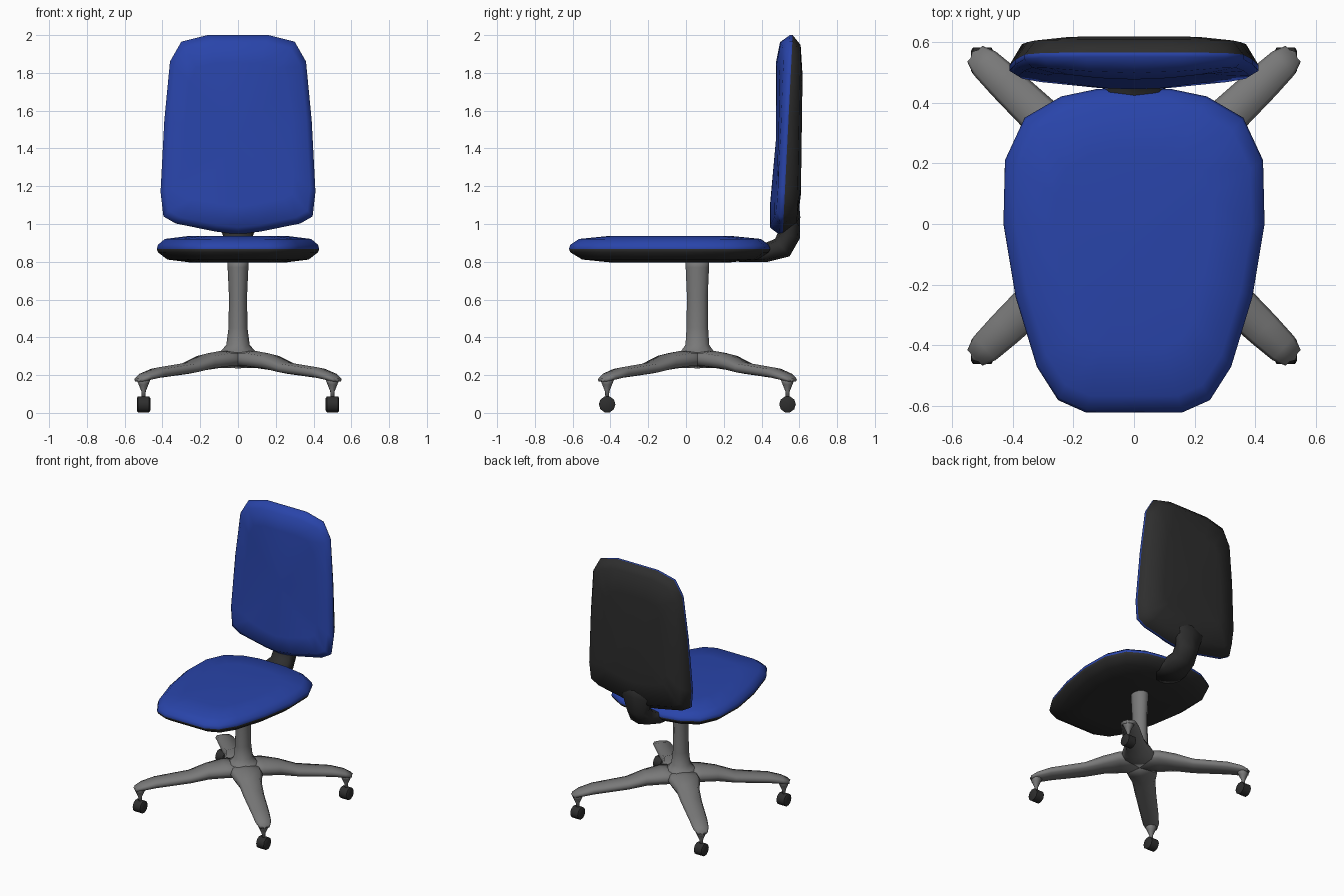
import bpy, bmesh, math
from mathutils import Vector

if "Cube" in bpy.data.objects:
    bpy.data.objects.remove(bpy.data.objects["Cube"])


def material(name, rgb):
    m = bpy.data.materials.new(name)
    m.diffuse_color = (*rgb, 1)
    m.use_nodes = True
    m.node_tree.nodes["Principled BSDF"].inputs["Base Color"].default_value = m.diffuse_color
    return m


BLUE = material("blue fabric", (0.022, 0.058, 0.40))
DARK = material("dark plastic", (0.027, 0.027, 0.027))
GREY = material("grey metal", (0.19, 0.19, 0.19))


def loft(name, rings, mats, indices=None):
    """Skin equal-length rings, cap both ends; indices = material per band (with caps)."""
    bm = bmesh.new()
    vs = [[bm.verts.new(p) for p in r] for r in rings]
    n = len(rings[0])

    def cap(ring, mi):
        c = bm.verts.new(sum((v.co for v in ring), Vector()) / n)
        for i in range(n):
            bm.faces.new((ring[i], ring[(i + 1) % n], c)).material_index = mi

    idx = indices or [0] * (len(rings) + 1)
    cap(vs[0], idx[0])
    for k, (a, b) in enumerate(zip(vs, vs[1:])):
        for i in range(n):
            j = (i + 1) % n
            bm.faces.new((a[i], a[j], b[j], b[i])).material_index = idx[k + 1]
    cap(vs[-1], idx[-1])
    bmesh.ops.recalc_face_normals(bm, faces=bm.faces)
    for f in bm.faces:
        f.smooth = True
    me = bpy.data.meshes.new(name)
    bm.to_mesh(me)
    bm.free()
    ob = bpy.data.objects.new(name, me)
    bpy.context.collection.objects.link(ob)
    for m in mats:
        me.materials.append(m)
    return ob


def mirrored(half):
    """Close a half outline (starting and ending on x = 0) into a full loop."""
    return half + [(-x, y) for x, y in half[-2:0:-1]]


# seat: outline in plan, scaled at several heights
seat_outline = mirrored([(0, -.62), (.16, -.62), (.25, -.58), (.32, -.47), (.39, -.24), (.43, 0),
                         (.425, .21), (.36, .35), (.24, .42), (.12, .445), (0, .448)])
rings = []
for s, z in [(.58, .796), (.87, .812), (.985, .85), (1, .868), (.985, .89), (.9, .921), (.6, .937)]:
    rings.append([Vector((x * s, -.08 + (y + .08) * s, z)) for x, y in seat_outline])
loft("seat", rings, [DARK, BLUE], [0, 0, 0, 0, 1, 1, 1, 1])

# backrest: outline in elevation, rings run from the front face to the rear face
back_outline = mirrored([(0, 2.0), (.16, 2.0), (.30, 1.965), (.36, 1.86), (.39, 1.55), (.41, 1.17),
                         (.395, 1.04), (.33, 1.003), (.12, .96), (0, .945)])
rings = []
for s, y0, lean, bow in [(.72, .44, .042, .03), (.93, .445, .055, .03), (1, .495, .055, 0),
                         (1, .515, .05, 0), (.9, .588, .02, 0), (.6, .606, .014, 0)]:
    ring = []
    for x, z in back_outline:
        zz = 1.47 + (z - 1.47) * s
        ring.append(Vector((x * s, y0 + lean * (zz - 1) + bow * (x / .4) ** 2, zz)))
    rings.append(ring)
loft("backrest", rings, [BLUE, DARK], [0, 0, 0, 0, 1, 1, 1])

OCT = [(1, 0), (.82, .75), (0, 1), (-.82, .75), (-1, 0), (-.82, -.75), (0, -1), (.82, -.75)]

# bracket joining the seat and the backrest: swept section with centre, tilt, half width, half depth
rings = []
for y, z, ang, w, t in [(.28, .838, 0, .13, .04), (.42, .848, 8, .11, .05), (.51, .875, 40, .085, .06),
                        (.545, .94, 75, .08, .06), (.56, 1.04, 88, .12, .045), (.565, 1.15, 90, .13, .03)]:
    a = math.radians(ang)
    rings.append([Vector((u * w, y - v * t * math.sin(a), z + v * t * math.cos(a))) for u, v in OCT])
loft("back_bracket", rings, [DARK])

CY = .06  # the base is centred slightly behind the origin

# column with flared foot
rings = []
for rx, ry, z in [(.13, .13, .30), (.09, .09, .328), (.062, .066, .36), (.05, .06, .45),
                  (.048, .058, .62), (.055, .065, .77), (.056, .066, .81)]:
    rings.append([Vector((rx * math.cos(k * math.pi / 5), CY + ry * math.sin(k * math.pi / 5), z))
                  for k in range(10)])
loft("column", rings, [GREY])

# four legs, each with a stem and a caster
leg = [(0, .11, .236, .328), (.13, .105, .238, .328), (.24, .078, .226, .312), (.36, .07, .207, .268),
       (.59, .06, .184, .240), (.68, .053, .170, .212), (.725, .036, .164, .188)]
for sx in (-1, 1):
    for sy in (-1, 1):
        tag = ("front" if sy < 0 else "back") + ("_left" if sx < 0 else "_right")
        d = Vector((.5 * sx, .4775 * sy, 0)).normalized()
        side = Vector((-d.y, d.x, 0))
        hub = Vector((0, CY, 0))
        rings = [[hub + d * r + side * (u * w) + Vector((0, 0, (lo + hi) / 2 + v * (hi - lo) / 2))
                  for u, v in OCT] for r, w, lo, hi in leg]
        loft(tag + "_leg", rings, [GREY])

        c = hub + Vector((.5 * sx, .4775 * sy, 0))
        rings = [[c + Vector((r * u, r * v, z)) for u, v in OCT]
                 for r, z in [(.04, .185), (.026, .15), (.012, .115), (.009, .08)]]
        loft(tag + "_stem", rings, [GREY])

        rings = [[c + Vector((x, r * math.cos(k * math.pi / 5), .045 + r * math.sin(k * math.pi / 5)))
                  for k in range(10)]
                 for x, r in [(-.036, .034), (-.03, .044), (.03, .044), (.036, .034)]]
        wheel = loft(tag + "_caster", rings, [DARK])
        bpy.ops.object.select_all(action='DESELECT')
        wheel.select_set(True)
        bpy.context.view_layer.objects.active = wheel
        bpy.ops.object.shade_smooth_by_angle(angle=math.radians(50))
